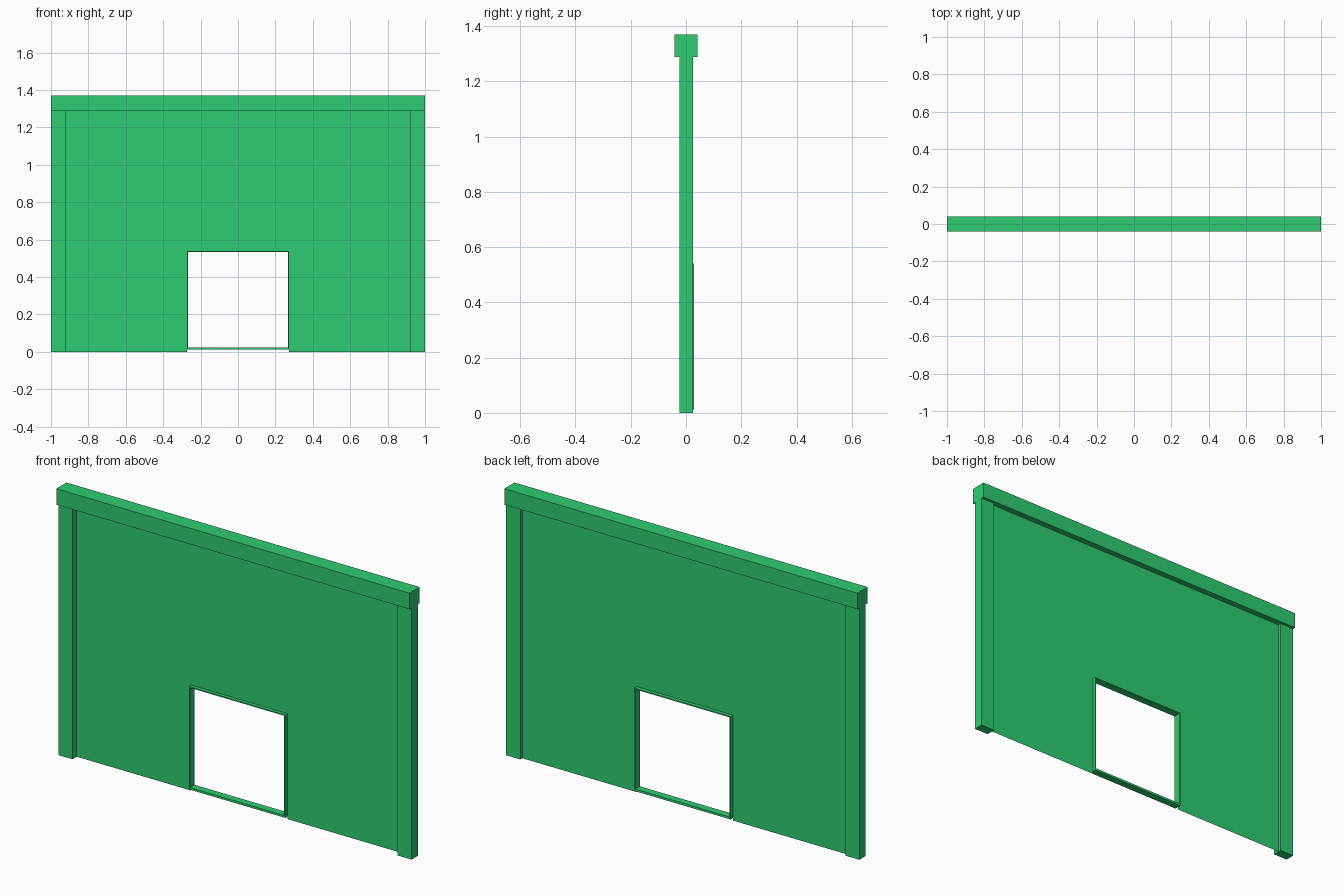
import bpy

if "Cube" in bpy.data.objects:
    bpy.data.objects.remove(bpy.data.objects["Cube"])

WALL_Y = 0.01            # the sheet sits slightly behind the middle
HALF, TOP = 0.273, 0.54  # opening half width and height

green = bpy.data.materials.new("green")
green.diffuse_color = (0.027, 0.604, 0.165, 1)
green.use_nodes = True
green.node_tree.nodes["Principled BSDF"].inputs["Base Color"].default_value = green.diffuse_color


def make(name, verts, faces):
    mesh = bpy.data.meshes.new(name)
    mesh.from_pydata(verts, [], faces)
    mesh.materials.append(green)
    obj = bpy.data.objects.new(name, mesh)
    bpy.context.collection.objects.link(obj)
    return obj


def box(name, x, y, z):
    verts = [(a, b, c) for a in x for b in y for c in z]
    faces = [(0, 1, 3, 2), (4, 6, 7, 5), (0, 4, 5, 1),
             (2, 3, 7, 6), (0, 2, 6, 4), (1, 5, 7, 3)]
    return make(name, verts, faces)


# Top beam
box("top_beam", (-1, 1), (-0.041, 0.041), (1.288, 1.37))

# End posts
for side, x in (("left", (-1, -0.92)), ("right", (0.92, 1))):
    box(side + "_post", x, (-0.024, 0.026), (0, 1.288))

# Thin wall sheet with a doorway cut up from the ground
outline = [(-0.96, 0), (-HALF, 0), (-HALF, TOP), (HALF, TOP),
           (HALF, 0), (0.96, 0), (0.96, 1.3), (-0.96, 1.3)]
make("wall_sheet", [(x, WALL_Y, z) for x, z in outline],
     [(0, 1, 2, 7), (2, 3, 6, 7), (3, 4, 5, 6)])

# Slim frame lining the opening: one closed rectangular ring
t, z0 = 0.006, 0.013
rings = []
for y in (-0.008, 0.029):
    for dx, lo, hi in ((0, z0, TOP), (t, z0 + 0.011, TOP - t)):
        w = HALF - dx
        rings += [(-w, y, lo), (w, y, lo), (w, y, hi), (-w, y, hi)]
faces = []
for i in range(4):
    j = (i + 1) % 4
    faces += [(i, j, 4 + j, 4 + i),              # front rim
              (8 + j, 8 + i, 12 + i, 12 + j),    # back rim
              (j, i, 8 + i, 8 + j),              # outside
              (4 + i, 4 + j, 12 + j, 12 + i)]    # inside
make("opening_frame", rings, faces)
